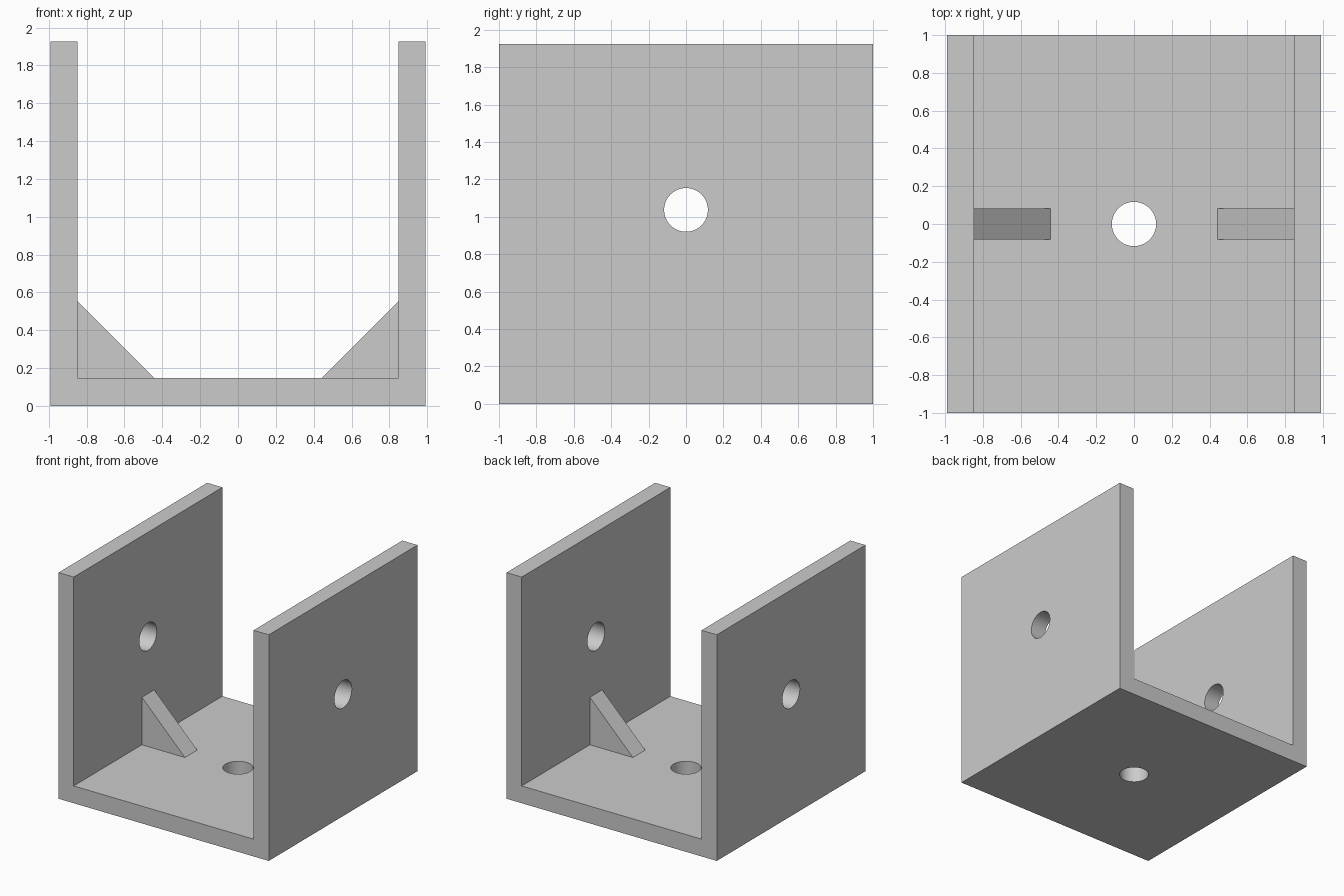
import bpy
import bmesh
from math import pi, radians

if "Cube" in bpy.data.objects:
    bpy.data.objects.remove(bpy.data.objects["Cube"], do_unlink=True)

HALF_WIDTH, INNER, HEIGHT, FLOOR = 0.99, 0.847, 1.925, 0.147
RIB_LEG, RIB_HALF = 0.405, 0.083
HOLE_RADIUS, HOLE_Z = 0.117, 1.037

grey = bpy.data.materials.new("plain grey")
grey.use_nodes = True
colour = (0.6, 0.6, 0.6, 1)
grey.diffuse_color = colour
grey.node_tree.nodes["Principled BSDF"].inputs["Base Color"].default_value = colour


def extrude_profile(name, points, half_depth):
    """Extrude an x-z outline evenly along y."""
    bm = bmesh.new()
    face = bm.faces.new([bm.verts.new((x, -half_depth, z)) for x, z in points])
    result = bmesh.ops.extrude_face_region(bm, geom=[face])
    verts = [v for v in result["geom"] if isinstance(v, bmesh.types.BMVert)]
    bmesh.ops.translate(bm, verts=verts, vec=(0, 2 * half_depth, 0))
    bmesh.ops.recalc_face_normals(bm, faces=bm.faces)
    mesh = bpy.data.meshes.new(name)
    bm.to_mesh(mesh)
    bm.free()
    mesh.materials.append(grey)
    obj = bpy.data.objects.new(name, mesh)
    bpy.context.collection.objects.link(obj)
    return obj


def drill(obj, location, rotation, length):
    """Cut a round hole and discard the cutter."""
    bpy.ops.mesh.primitive_cylinder_add(
        vertices=64, radius=HOLE_RADIUS, depth=length,
        location=location, rotation=rotation)
    cutter = bpy.context.object
    cutter.name = "hole_cutter"
    cutter.hide_render = True
    cutter.data.materials.append(grey)
    mod = obj.modifiers.new("hole", "BOOLEAN")
    mod.operation = "DIFFERENCE"
    mod.solver = "EXACT"
    mod.object = cutter
    bpy.ops.object.select_all(action="DESELECT")
    obj.select_set(True)
    bpy.context.view_layer.objects.active = obj
    bpy.ops.object.modifier_apply(modifier=mod.name)
    bpy.data.objects.remove(cutter, do_unlink=True)


# U-shaped channel: floor and two upright walls
half = [(HALF_WIDTH, 0), (HALF_WIDTH, HEIGHT), (INNER, HEIGHT), (INNER, FLOOR)]
channel = extrude_profile(
    "channel_bracket", half + [(-x, z) for x, z in reversed(half)], 1)

# Pivot holes through both walls, mounting hole through the floor
drill(channel, (0, 0, HOLE_Z), (0, pi / 2, 0), 3)
drill(channel, (0, 0, FLOOR / 2), (0, 0, 0), 0.5)
bpy.ops.object.shade_smooth_by_angle(angle=radians(30))

# Triangular corner ribs
for side, name in ((1, "left_rib"), (-1, "right_rib")):
    extrude_profile(name, [
        (side * INNER, FLOOR),
        (side * (INNER - RIB_LEG), FLOOR),
        (side * INNER, FLOOR + RIB_LEG)], RIB_HALF)
